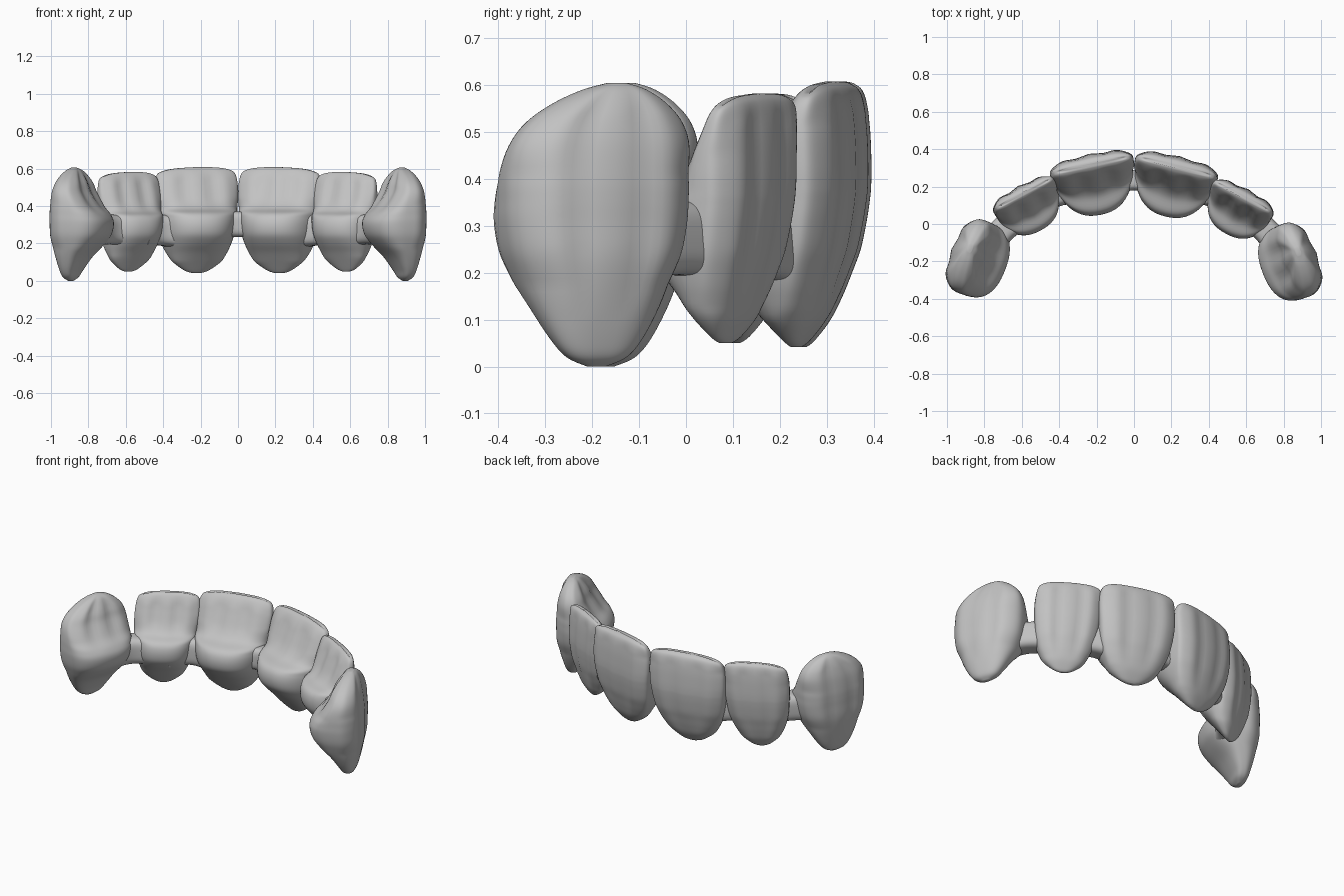
import bpy, bmesh
from math import sin, cos, pi, radians, copysign

if "Cube" in bpy.data.objects:
    bpy.data.objects.remove(bpy.data.objects["Cube"])

grey = bpy.data.materials.new("ceramic_grey")
grey.use_nodes = True
grey.diffuse_color = (0.54, 0.54, 0.54, 1)
grey.node_tree.nodes["Principled BSDF"].inputs["Base Color"].default_value = grey.diffuse_color

SIDES = 56


def power(x, e):
    return copysign(abs(x) ** e, x)


def clamp(x):
    return min(max(x, 0), 1)


def smooth_rows(rows, steps=5):
    """Catmull-Rom curve through the profile rows."""
    out = []
    for i in range(len(rows) - 1):
        a, b = rows[max(i - 1, 0)], rows[i]
        c, d = rows[i + 1], rows[min(i + 2, len(rows) - 1)]
        for k in range(steps):
            t = k / steps
            out.append([q + 0.5 * t * (r - p + t * (2 * p - 5 * q + 4 * r - s + t * (3 * (q - r) + s - p)))
                        for p, q, r, s in zip(a, b, c, d)])
    return out + [list(rows[-1])]


def loft(name, rings):
    """Skin closed rings of points into a capped smooth solid."""
    bm = bmesh.new()
    loops = [[bm.verts.new(p) for p in ring] for ring in rings]
    for lo, hi in zip(loops, loops[1:]):
        for i in range(len(lo)):
            j = (i + 1) % len(lo)
            bm.faces.new((lo[i], lo[j], hi[j], hi[i]))
    bm.faces.new(loops[0])
    bm.faces.new(loops[-1])
    bmesh.ops.recalc_face_normals(bm, faces=bm.faces)
    mesh = bpy.data.meshes.new(name)
    bm.to_mesh(mesh)
    bm.free()
    mesh.materials.append(grey)
    ob = bpy.data.objects.new(name, mesh)
    bpy.context.collection.objects.link(ob)
    bpy.ops.object.select_all(action='DESELECT')
    ob.select_set(True)
    bpy.context.view_layer.objects.active = ob
    bpy.ops.object.shade_smooth_by_angle(angle=radians(50))


def placer(side, x, y, turn):
    """Local (along arch, outward, up) to world, mirrored by side."""
    a = radians(turn)
    return lambda u, v, z: (side * (x + u * cos(a) + v * sin(a)), y - u * sin(a) + v * cos(a), z)


# Profile rows: height, half width, outer surface, inner surface
INCISOR = [(.04, .025, -.115, -.135), (.055, .065, -.1, -.15), (.1, .125, -.07, -.19),
           (.15, .158, -.05, -.235), (.2, .18, -.034, -.285), (.25, .195, -.019, -.32),
           (.31, .205, -.008, -.325), (.355, .21, -.002, -.3), (.385, .213, 0, -.225),
           (.43, .216, 0, -.178), (.5, .216, -.003, -.138), (.56, .21, -.01, -.108),
           (.59, .2, -.02, -.088), (.603, .185, -.036, -.072), (.606, .165, -.046, -.062)]
CANINE = [(0, .02, -.07, -.09), (.02, .065, -.048, -.11), (.06, .1, -.034, -.13),
          (.13, .14, -.018, -.175), (.2, .172, -.005, -.24), (.25, .19, 0, -.275),
          (.31, .2, 0, -.285), (.355, .202, 0, -.265), (.4, .202, -.002, -.22),
          (.47, .195, -.01, -.175), (.52, .17, -.021, -.155), (.56, .125, -.034, -.135),
          (.59, .07, -.05, -.115), (.605, .02, -.068, -.093)]


def tooth(name, profile, place, width, depth, height, base, lean, belly, heel, tip, corner):
    rings = []
    foot = profile[0][0]
    for z, w, lab, ling in smooth_rows(profile):
        w, lab, ling = w * width, lab * depth, ling * depth
        upper = clamp((z - .34) / .1)
        crown = clamp((z - .4) / .2) ** 2
        mid = lab - min(belly, .5 * (lab - ling))
        fade = clamp((z - .1) / .15) * clamp((.6 - z) / .06)
        ring = []
        for i in range(SIDES):
            c, s = cos(2 * pi * i / SIDES), sin(2 * pi * i / SIDES)
            if s >= 0:
                # outer face with soft vertical lobes
                u = power(c, .72)
                v = mid + (lab - mid) * s ** .9 + fade * s * .005 * cos(3 * pi * u)
            else:
                # inner face: rounded heel below, scooped blade above
                u = power(c, .85)
                v = mid - (mid - ling) * abs(s) ** (heel + (.5 - heel) * upper)
                v -= fade * upper * abs(s) * .007 * cos(3 * pi * u)
            drop = corner * crown * (abs(u) ** 5 + (.6 * u if u > 0 else 0))
            ring.append(place(u * w + lean * (.45 - z) - tip * crown, v,
                              base + (z - foot) * height - drop))
        rings.append(ring)
    loft(name, rings)


# Teeth: profile, width, depth, height, base, lean, belly, heel, tip, corner
SHAPES = {
    "central_incisor": (INCISOR, 1.05, 1, 1, .042, .02, .06, .95, 0, .015),
    "lateral_incisor": (INCISOR, .85, .8, .94, .05, .05, .06, .8, 0, .015),
    "canine": (CANINE, 1.02, 1.06, 1, 0, .02, .11, .62, .035, 0),
}
PLACES = [
    ("central_incisor", 1, .243, .358, 14), ("central_incisor", -1, .24, .37, 12),
    ("lateral_incisor", 1, .608, .182, 28), ("lateral_incisor", -1, .615, .2, 28),
    ("canine", 1, .97, -.152, 69), ("canine", -1, .97, -.134, 69),
]
for kind, side, x, y, turn in PLACES:
    profile, *sizes = SHAPES[kind]
    label = ("left_" if side > 0 else "right_") + kind
    tooth(label, profile, placer(side, x, y, turn), *sizes)


def connector(name, place, length, thick, low, high, flare):
    """Saddle that widens inward and downward into two neighbouring teeth."""
    rings = []
    middle = (low + high) / 2
    for k in range(13):
        t = k / 6 - 1
        ring = []
        for i in range(SIDES):
            c, s = power(cos(2 * pi * i / SIDES), .6), power(sin(2 * pi * i / SIDES), .6)
            reach = thick + (flare * t * t if c < 0 else 0)
            rise = high - middle + (.3 * flare * t * t if s < 0 else -.01 * t * t)
            ring.append(place(t * length, reach * c, middle + rise * s))
        rings.append(ring)
    loft(name, rings)


# Connectors between the teeth
connector("middle_connector", placer(1, 0, .235, 0), .11, .055, .235, .37, .06)
for side, label in ((1, "left"), (-1, "right")):
    connector(label + "_inner_connector", placer(side, .44, .145, 30), .1, .065, .19, .355, .045)
    connector(label + "_outer_connector", placer(side, .7, -.03, 45), .1, .07, .195, .355, .03)
